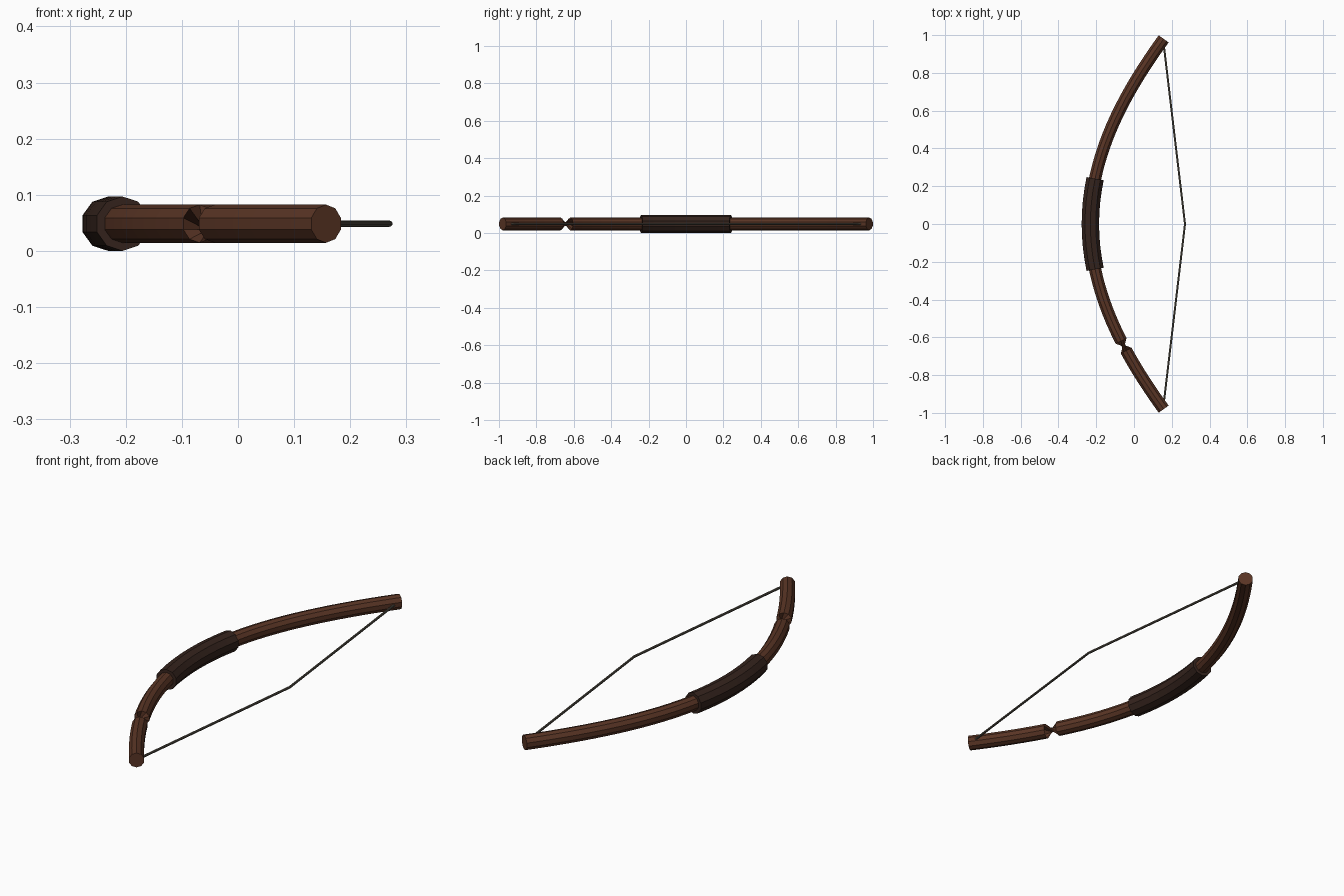
import bpy, bmesh, math
from mathutils import Vector

if "Cube" in bpy.data.objects:
    bpy.data.objects.remove(bpy.data.objects["Cube"])

SIDES = 10
MID_Z = 0.0485
TIP_Y = 0.98


def material(name, colour):
    mat = bpy.data.materials.new(name)
    mat.diffuse_color = (*colour, 1)
    mat.use_nodes = True
    mat.node_tree.nodes["Principled BSDF"].inputs["Base Color"].default_value = mat.diffuse_color
    return mat


def bow_point(y):
    # Shallow cosine arc, belly at -x, tips at +x
    rise = (1 - math.cos(y)) / (1 - math.cos(TIP_Y))
    return Vector((-0.231 + 0.388 * rise, y, MID_Z))


def arc(half, steps):
    return [bow_point(-half + 2 * half * i / steps) for i in range(steps + 1)]


def tube(name, path, radius, mat, flip_after=None):
    # Sweep a ten-sided ring along a flat path; flip_after half-turns the earlier rings
    bm = bmesh.new()
    up = Vector((0, 0, 1))
    rings = []
    for i, p in enumerate(path):
        tangent = (path[min(i + 1, len(path) - 1)] - path[max(i - 1, 0)]).normalized()
        side = tangent.cross(up)
        ring = []
        for k in range(SIDES):
            a = math.tau * k / SIDES
            if flip_after is not None and i <= flip_after:
                a += math.pi
            ring.append(bm.verts.new(p + radius * (up * math.cos(a) + side * math.sin(a))))
        rings.append(ring)
    for a, b in zip(rings, rings[1:]):
        for k in range(SIDES):
            n = (k + 1) % SIDES
            bm.faces.new((a[k], a[n], b[n], b[k]))
    bm.faces.new(rings[0])
    bm.faces.new(rings[-1])
    bmesh.ops.recalc_face_normals(bm, faces=bm.faces)
    mesh = bpy.data.meshes.new(name)
    bm.to_mesh(mesh)
    bm.free()
    mesh.materials.append(mat)
    obj = bpy.data.objects.new(name, mesh)
    bpy.context.collection.objects.link(obj)
    return obj


wood = material("wood", (0.10, 0.035, 0.018))
leather = material("leather", (0.035, 0.017, 0.012))
cord = material("cord", (0.12, 0.105, 0.08))

# Bow stave, with the pinched half-twist in the lower limb
tube("bow_stave", arc(TIP_Y, 38), 0.034, wood, flip_after=6)

# Wrapped grip
tube("grip", arc(0.24, 8), 0.0485, leather)

# Drawn bowstring
tube("bowstring", [Vector((0.155, -0.97, MID_Z)), Vector((0.27, 0, MID_Z)),
                   Vector((0.155, 0.97, MID_Z))], 0.0055, cord)
